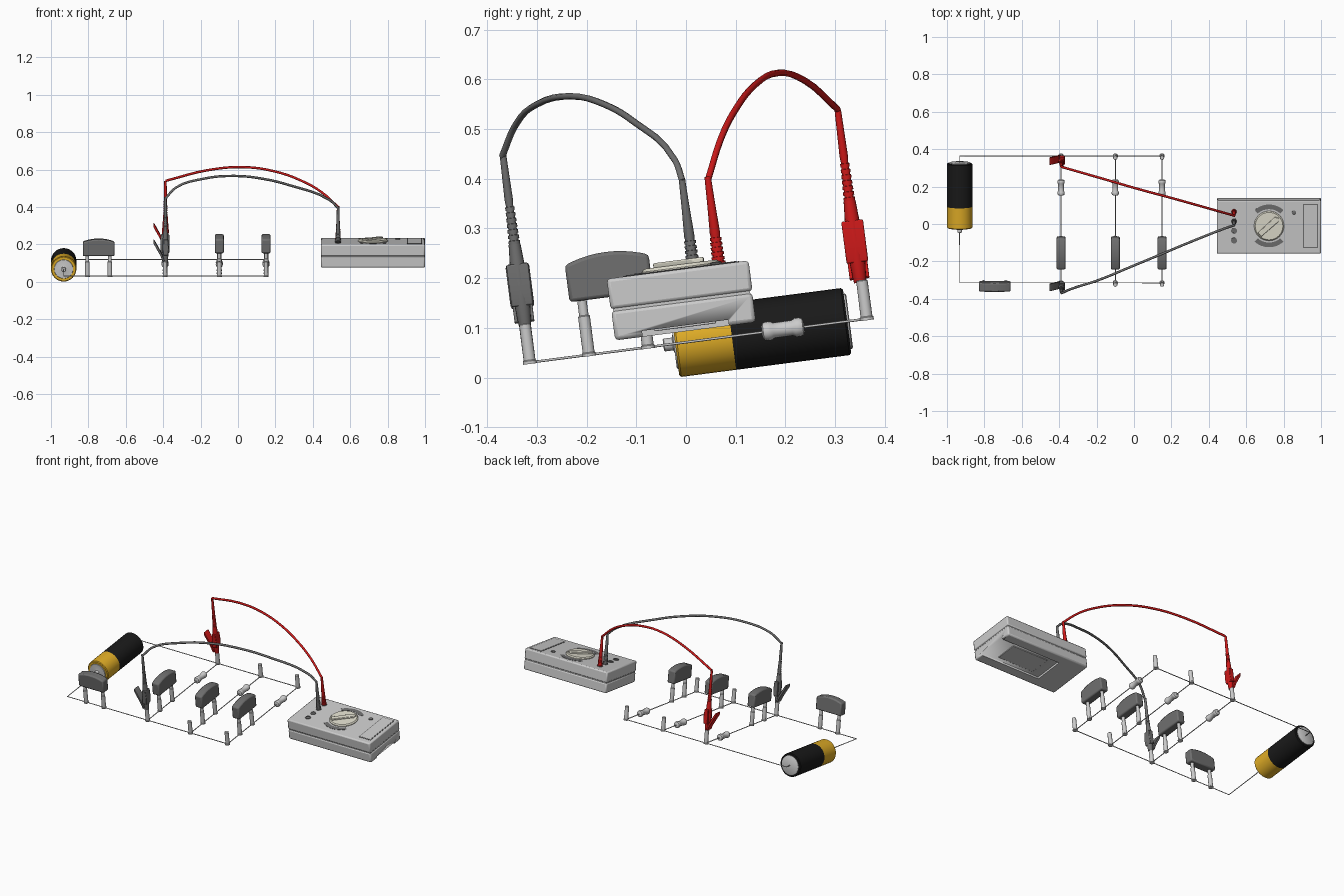
import bpy, bmesh
from math import sin, cos, pi, radians, atan
from mathutils import Matrix, Vector

if "Cube" in bpy.data.objects:
    bpy.data.objects.remove(bpy.data.objects["Cube"])

# The whole circuit lies on a plane tilted about x
TILT = Matrix.Translation((0, 0, 0.071)) @ Matrix.Rotation(atan(0.1295), 4, 'X')
UNTILT = TILT.inverted()
BACK, FRONT = 0.367, -0.317
COLUMNS = (-0.39, -0.10, 0.15)


def material(name, r, g, b):
    m = bpy.data.materials.new(name)
    m.diffuse_color = (r, g, b, 1)
    m.use_nodes = True
    m.node_tree.nodes["Principled BSDF"].inputs["Base Color"].default_value = m.diffuse_color
    return m


RED = material("red", 0.62, 0.01, 0.01)
GOLD = material("gold", 0.75, 0.42, 0.02)
BLACK = material("black", 0.01, 0.01, 0.01)
CREAM = material("cream", 0.75, 0.73, 0.62)
DARK = material("dark_grey", 0.16, 0.16, 0.16)


def finish(name, bm, mat=None, bevel=0, segments=2):
    bmesh.ops.recalc_face_normals(bm, faces=bm.faces)
    me = bpy.data.meshes.new(name)
    bm.to_mesh(me)
    bm.free()
    ob = bpy.data.objects.new(name, me)
    bpy.context.collection.objects.link(ob)
    if mat:
        me.materials.append(mat)
    if bevel:
        mod = ob.modifiers.new("bevel", 'BEVEL')
        mod.width, mod.segments = bevel, segments
    return ob


def lathe(name, profile, loc, mat=None, sides=16, along_y=False):
    """Revolve (radius, height) pairs about z, or about y."""
    m = Matrix.Translation(loc)
    if along_y:
        m = m @ Matrix.Rotation(-pi / 2, 4, 'X')
    bm = bmesh.new()
    rings = [[bm.verts.new(m @ Vector((r * cos(2 * pi * i / sides), r * sin(2 * pi * i / sides), h)))
              for i in range(sides)] for r, h in profile]
    for a, b in zip(rings, rings[1:]):
        for i in range(sides):
            j = (i + 1) % sides
            bm.faces.new((a[i], a[j], b[j], b[i]))
    bm.faces.new(rings[0])
    bm.faces.new(rings[-1])
    return finish(name, bm, mat)


def prism(name, pts, h0, h1, m=Matrix(), mat=None, bevel=0):
    """Extrude a flat outline from h0 to h1."""
    bm = bmesh.new()
    lo, hi = ([bm.verts.new(m @ Vector((x, y, h))) for x, y in pts] for h in (h0, h1))
    bm.faces.new(lo)
    bm.faces.new(hi)
    for i in range(len(pts)):
        j = (i + 1) % len(pts)
        bm.faces.new((lo[i], lo[j], hi[j], hi[i]))
    return finish(name, bm, mat, bevel)


def box(name, x0, x1, y0, y1, z0, z1, mat=None, bevel=0):
    return prism(name, [(x0, y0), (x1, y0), (x1, y1), (x0, y1)], z0, z1, mat=mat, bevel=bevel)


def tube(name, pts, radius, mat=None, smooth=False):
    cu = bpy.data.curves.new(name, 'CURVE')
    cu.dimensions = '3D'
    cu.bevel_depth, cu.bevel_resolution, cu.use_fill_caps = radius, 2, True
    if smooth:
        sp = cu.splines.new('BEZIER')
        sp.bezier_points.add(len(pts) - 1)
        for bp, p in zip(sp.bezier_points, pts):
            bp.co = p
            bp.handle_left_type = bp.handle_right_type = 'AUTO'
        sp.resolution_u = 4
    else:
        sp = cu.splines.new('POLY')
        sp.points.add(len(pts) - 1)
        for sp_p, p in zip(sp.points, pts):
            sp_p.co = (*p, 1)
    ob = bpy.data.objects.new(name, cu)
    bpy.context.collection.objects.link(ob)
    if mat:
        cu.materials.append(mat)


def ribs(r0, r1, z0, z1, count):
    """Profile of a ribbed, tapering strain relief."""
    out, step = [], (z1 - z0) / count
    for i in range(count):
        r, z = r0 + (r1 - r0) * i / count, z0 + i * step
        out += [(r, z), (r, z + 0.6 * step), (r * 0.8, z + 0.65 * step), (r * 0.8, z + step)]
    return out


# Circuit wires
BX = -0.932
tube("back_wire", [(BX, 0.32, 0), (BX, BACK, 0), (0.15, BACK, 0)], 0.0025)
tube("front_wire", [(BX, -0.04, 0), (BX, FRONT, 0), (0.15, FRONT, 0)], 0.0025)
for x in COLUMNS:
    tube("branch_wire", [(x, FRONT, 0), (x, BACK, 0)], 0.0025)

# Battery
R = 0.068
lathe("battery_gold_end", [(R - 0.004, -0.022), (R, -0.018), (R, 0.093)], (BX, 0, 0), GOLD, 32, True)
lathe("battery_black_body", [(R, 0.093), (R, 0.323), (R - 0.004, 0.327)], (BX, 0, 0), BLACK, 32, True)
lathe("battery_positive_cap", [(0.052, -0.02), (0.05, -0.025), (0.02, -0.025), (0.013, -0.027),
                               (0.013, -0.044), (0.011, -0.046)], (BX, 0, 0), None, 24, True)
lathe("battery_negative_cap", [(0.056, 0.325), (0.056, 0.33), (0.053, 0.332)], (BX, 0, 0), None, 24, True)

# Terminal posts at the junctions
POST = [(0.014, -0.003), (0.014, 0.003), (0.012, 0.005), (0.0115, 0.077), (0.010, 0.079)]
for x in COLUMNS:
    for y in (FRONT, BACK):
        lathe("terminal_post", POST, (x, y, 0))

# Resistors
half = [(0.011, 0.043), (0.017, 0.040), (0.019, 0.034), (0.019, 0.025), (0.0155, 0.019)]
for x in COLUMNS:
    lathe("resistor", [(r, -h) for r, h in half] + half[::-1], (x, 0.197, 0.001), None, 16, True)

# Plug-in blocks, each on two posts
LEG = POST[:3] + [(0.012, 0.078), (0.0095, 0.08), (0.0095, 0.115)]
PROFILE = [(-0.085, 0.11), (0.085, 0.11)] + [(0.085 - 0.017 * i, 0.185 + 0.016 * (1 - (1 - i / 5) ** 2))
                                             for i in range(11)]
TO_YZ = Matrix(((0, 0, 1, 0), (1, 0, 0, 0), (0, 1, 0, 0), (0, 0, 0, 1)))
for x, y, turn in [(c, -0.137, 0) for c in COLUMNS] + [(-0.745, FRONT, pi / 2)]:
    m = Matrix.Translation((x, y, 0)) @ Matrix.Rotation(turn, 4, 'Z')
    prism("plug_block", PROFILE, -0.024, 0.024, m @ TO_YZ, DARK, 0.007)
    for s in (-0.06, 0.06):
        lathe("block_leg", LEG, m @ Vector((0, s, 0)))

# Multimeter housing with a recessed underside
lower = box("meter_lower_shell", 0.443, 1.0, -0.141, 0.145, 0.022, 0.082, bevel=0.008)
box("meter_seam", 0.447, 0.996, -0.137, 0.141, 0.075, 0.09)
box("meter_upper_shell", 0.443, 1.0, -0.142, 0.146, 0.085, 0.147, bevel=0.007)
cutter = box("recess_cutter", 0.60, 1.02, -0.085, 0.09, 0.0, 0.034)
cutter.hide_render = True
cutter.display_type = 'WIRE'
cut = lower.modifiers.new("recess", 'BOOLEAN')
cut.operation, cut.object = 'DIFFERENCE', cutter
box("meter_battery_door", 0.66, 0.90, -0.06, 0.065, 0.030, 0.04, bevel=0.002)

# Multimeter face: dial, pointer, scale bands, display, sockets
DIAL = Matrix.Translation((0.722, 0.009, 0))
lathe("meter_dial", [(0.080, 0.145), (0.080, 0.151), (0.074, 0.157)], DIAL.translation, CREAM, 32)
prism("dial_pointer", [(-0.068, -0.014), (0.055, -0.016), (0.07, 0), (0.055, 0.016), (-0.068, 0.014)],
      0.155, 0.166, DIAL @ Matrix.Rotation(radians(42), 4, 'Z'), CREAM, 0.003)
for mid in (90, 270):
    arc = [radians(mid - 42 + 7 * i) for i in range(13)]
    prism("dial_scale_band", [(0.115 * cos(a), 0.115 * sin(a)) for a in arc]
          + [(0.09 * cos(a), 0.09 * sin(a)) for a in arc[::-1]], 0.145, 0.1482, DIAL, DARK)
box("display_frame", 0.903, 0.983, -0.109, 0.127, 0.145, 0.1482, DARK)
box("display_screen", 0.908, 0.978, -0.104, 0.122, 0.145, 0.1492)
lathe("meter_button", [(0.012, 0.145), (0.012, 0.151), (0.009, 0.153)], (0.855, 0.08, 0), DARK)
for y in (0.085, 0.033, -0.018, -0.07):
    lathe("meter_socket", [(0.016, 0.145), (0.016, 0.15), (0.011, 0.15), (0.011, 0.1475)], (0.535, y, 0), DARK)

# Test leads: plug, cable and crocodile clip
RED_PATH = [(0.535, 0.045, 0.40), (0.446, 0.07, 0.48), (0.34, 0.10, 0.54), (0.197, 0.14, 0.59),
            (0.03, 0.185, 0.613), (-0.16, 0.24, 0.597), (-0.386, 0.305, 0.54)]
GREY_PATH = [(0.535, -0.007, 0.395), (0.49, -0.022, 0.437), (0.28, -0.105, 0.515), (0.137, -0.165, 0.55),
             (-0.02, -0.23, 0.566), (-0.19, -0.30, 0.55), (-0.33, -0.345, 0.505), (-0.388, -0.37, 0.445)]
CLIP = [(0.012, 0.074), (0.013, 0.08), (0.017, 0.13), (0.018, 0.16), (0.014, 0.21), (0.012, 0.24)] \
    + ribs(0.0115, 0.009, 0.24, 0.32, 7) + [(0.0085, 0.33), (0.0065, 0.425)]
PLUG = ribs(0.0135, 0.0115, 0.147, 0.205, 6) + [(0.0105, 0.21), (0.008, 0.27), (0.0065, 0.325)]
LEVER = [(-0.005, 0.085), (-0.018, 0.12), (-0.058, 0.192), (-0.064, 0.196),
         (-0.064, 0.178), (-0.026, 0.11), (-0.014, 0.08)]
TO_XZ = Matrix(((1, 0, 0, 0), (0, 0, -1, 0), (0, 1, 0, 0), (0, 0, 0, 1)))
for colour, mat, path, plug_y, clip_y in (("red", RED, RED_PATH, 0.086, 0.363),
                                          ("grey", DARK, GREY_PATH, 0.034, FRONT)):
    tube(colour + "_cable", [UNTILT @ Vector(p) for p in path], 0.0066, mat, True)
    lathe(colour + "_plug", PLUG, (0.535, plug_y, 0), mat)
    lathe(colour + "_clip_body", CLIP, (-0.388, clip_y, 0), mat)
    at = Matrix.Translation((-0.388, clip_y, 0))
    prism(colour + "_clip_lever", LEVER, -0.02, 0.02, at @ TO_XZ, mat, 0.002)
    prism(colour + "_clip_grip", [(-0.012, 0.115), (0.014, 0.115), (0.018, 0.15), (0.014, 0.2), (-0.01, 0.2)],
          -0.022, 0.022, at @ TO_XZ, mat, 0.003)

# Tilt everything and smooth the round parts
for ob in bpy.context.collection.objects:
    ob.matrix_world = TILT
    if ob.type == 'MESH':
        ob.select_set(True)
        bpy.context.view_layer.objects.active = ob
bpy.ops.object.shade_smooth_by_angle(angle=radians(35))
